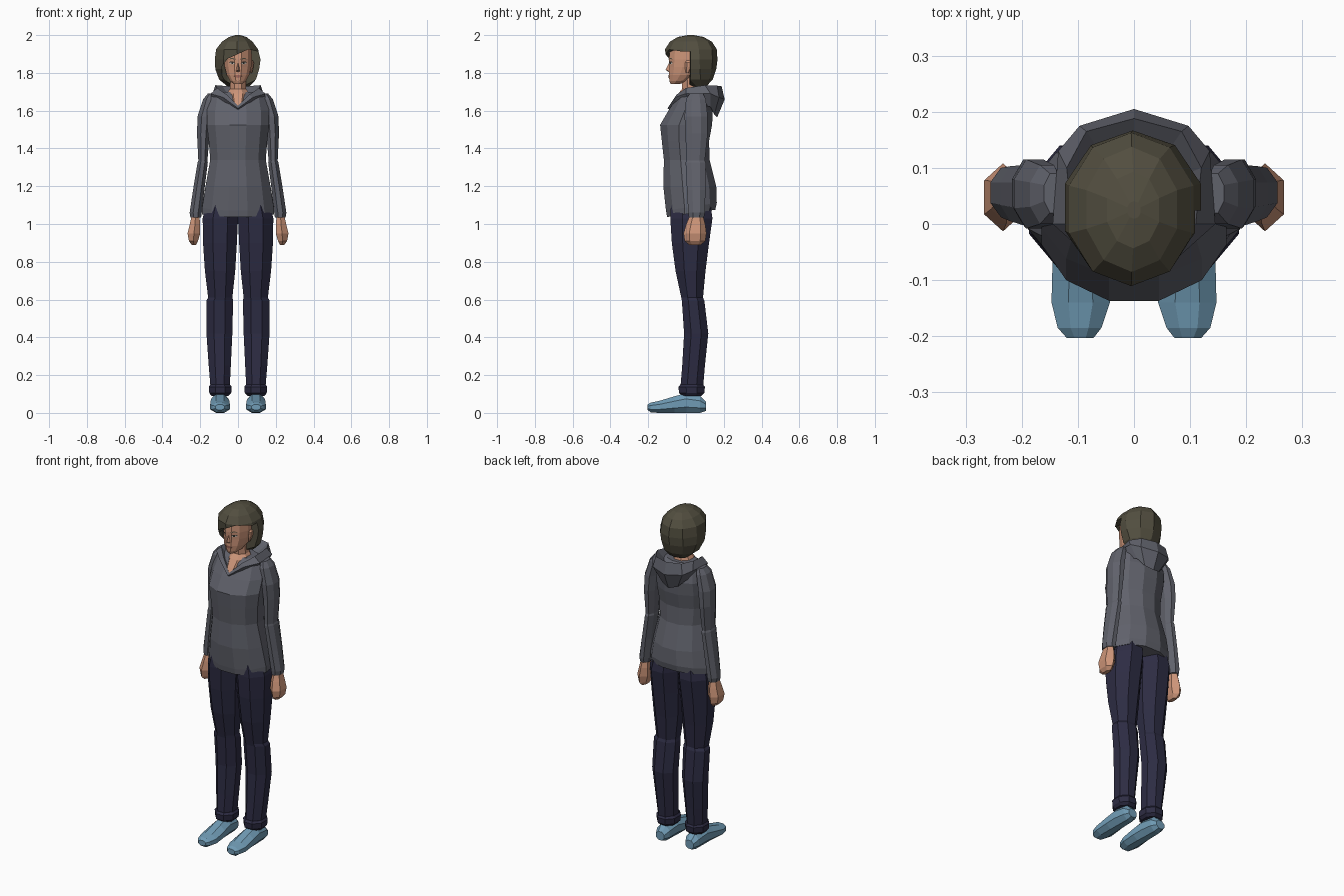
import bpy, bmesh, math
from mathutils import Vector
from mathutils.bvhtree import BVHTree


def mat(name, r, g, b):
    m = bpy.data.materials.new(name)
    m.diffuse_color = (r, g, b, 1)
    return m


HOODIE = mat("grey_cloth", 0.118, 0.122, 0.148)
PANTS = mat("dark_navy_cloth", 0.026, 0.025, 0.056)
SHOE = mat("light_blue_shoe", 0.165, 0.335, 0.47)
SKIN = mat("skin", 0.61, 0.30, 0.19)
HAIR = mat("dark_brown_hair", 0.084, 0.076, 0.05)
WHITE = mat("eye_white", 0.6, 0.57, 0.52)
DARK = mat("eye_dark", 0.03, 0.025, 0.02)
LIPS = mat("lips", 0.42, 0.16, 0.12)


def build(name, verts, faces, material, mirror=False):
    me = bpy.data.meshes.new(name)
    me.from_pydata(verts, [], faces)
    bm = bmesh.new()
    bm.from_mesh(me)
    bmesh.ops.recalc_face_normals(bm, faces=bm.faces)
    bm.to_mesh(me)
    bm.free()
    me.materials.append(material)
    ob = bpy.data.objects.new(name, me)
    bpy.context.collection.objects.link(ob)
    if mirror:
        ob.modifiers.new("Mirror", 'MIRROR').merge_threshold = 0.0001
    return ob


def skin_rings(n, count, closed=True):
    """Quads between successive rings of n points."""
    return [(r * n + i, r * n + (i + 1) % n, (r + 1) * n + (i + 1) % n, (r + 1) * n + i)
            for r in range(count - 1) for i in range(n)]


def loft(name, rings, n, material, axis='z', mirror=False):
    """Rings are (position, a0, a1, b0, b1): flat-sided ovals along an axis."""
    verts = []
    for p, a0, a1, b0, b1 in rings:
        for i in range(n):
            t = 2 * math.pi * (i + 0.5) / n
            k = 1 / math.cos(math.pi / n)
            a = (a0 + a1) / 2 + (a1 - a0) / 2 * math.cos(t) * k
            b = (b0 + b1) / 2 + (b1 - b0) / 2 * math.sin(t) * k
            verts.append({'z': (a, b, p), 'y': (a, p, b), 'x': (p, a, b)}[axis])
    faces = skin_rings(n, len(rings))
    faces += [tuple(range(n)), tuple(range(len(verts) - n, len(verts)))]
    return build(name, verts, faces, material, mirror)


# Hoodie body, hem lower at the front
torso = loft("hoodie_body", [
    (1.055, -.19, .19, -.10, .155), (1.09, -.19, .19, -.106, .163),
    (1.20, -.172, .172, -.12, .16), (1.34, -.147, .147, -.117, .125),
    (1.44, -.155, .155, -.128, .122), (1.525, -.165, .165, -.137, .138),
    (1.60, -.165, .165, -.093, .142), (1.675, -.15, .15, -.045, .12),
    (1.70, -.09, .09, -.02, .10)], 12, HOODIE)
for v in torso.data.vertices:
    if v.co.z < 1.1:
        v.co.z += 0.15 * (v.co.y - 0.02)

# Hood lying on the shoulders: four-point sections from throat to back
hood = [
    (0, -.05, 1.62), (0, -.085, 1.625), (0, -.098, 1.612), (0, -.08, 1.60),
    (.05, -.03, 1.66), (.06, -.05, 1.685), (.078, -.06, 1.67), (.07, -.05, 1.64),
    (.08, .02, 1.67), (.11, .0, 1.72), (.145, .0, 1.69), (.13, .02, 1.64),
    (.07, .08, 1.67), (.12, .10, 1.735), (.135, .13, 1.69), (.09, .13, 1.62),
    (.04, .10, 1.67), (.085, .165, 1.732), (.097, .175, 1.67), (.05, .15, 1.58),
    (0, .11, 1.67), (0, .188, 1.73), (0, .205, 1.66), (0, .165, 1.565)]
build("hood", hood, skin_rings(4, 6), HOODIE, mirror=True)

# Sleeves and hands
loft("sleeve", [
    (1.69, .125, .16, .02, .09), (1.66, .125, .185, .0, .105),
    (1.57, .14, .214, -.008, .115), (1.48, .15, .217, -.002, .115),
    (1.335, .162, .21, .0, .10), (1.325, .16, .214, -.002, .105),
    (1.18, .178, .238, .005, .103), (1.06, .192, .256, .012, .10),
    (1.035, .195, .252, .015, .095)], 8, HOODIE, mirror=True)
loft("hand", [
    (1.045, .205, .245, .025, .085), (1.0, .20, .255, .008, .095),
    (.95, .20, .267, -.005, .10), (.91, .212, .26, .0, .095),
    (.89, .222, .245, .02, .075)], 6, SKIN, mirror=True)

# Trouser legs and turned-up cuffs
loft("trouser_leg", [
    (1.10, .0, .17, -.08, .13), (1.03, .0, .187, -.083, .14),
    (.90, .006, .185, -.075, .122), (.75, .015, .175, -.055, .103),
    (.61, .03, .158, -.025, .09), (.595, .026, .168, -.022, .097),
    (.42, .03, .167, -.01, .118), (.25, .038, .155, -.02, .10),
    (.13, .044, .145, -.03, .09)], 8, PANTS, mirror=True)
loft("trouser_cuff", [
    (.15, .042, .147, -.03, .09), (.138, .033, .155, -.04, .10),
    (.105, .036, .152, -.037, .097), (.09, .05, .14, -.02, .08)],
    8, PANTS, mirror=True)

# Shoes
loft("shoe", [
    (.106, .07, .125, .01, .06), (.075, .055, .137, .0, .09),
    (.0, .05, .142, .0, .105), (-.06, .045, .145, .0, .088),
    (-.14, .043, .147, .0, .064), (-.185, .058, .136, .002, .055),
    (-.203, .072, .12, .015, .045)], 8, SHOE, axis='y', mirror=True)

# Neck with the open V of the chest
loft("neck", [
    (1.625, -.02, .02, -.085, .05), (1.65, -.05, .05, -.07, .07),
    (1.69, -.06, .06, -.042, .08), (1.715, -.043, .043, -.02, .075),
    (1.80, -.042, .042, -.025, .08)], 8, SKIN)

# Head
head = loft("head", [
    (1.742, -.024, .024, -.082, -.03), (1.758, -.042, .042, -.088, .02),
    (1.79, -.06, .06, -.09, .07), (1.83, -.07, .07, -.088, .10),
    (1.87, -.074, .074, -.09, .12), (1.92, -.072, .072, -.086, .12),
    (1.96, -.05, .05, -.06, .09)], 12, SKIN)
build("nose", [(0, -.088, 1.858), (0, -.108, 1.815), (.014, -.084, 1.808),
               (-.014, -.084, 1.808), (0, -.085, 1.802)],
      [(0, 3, 1), (0, 1, 2), (1, 3, 4), (1, 4, 2), (0, 2, 4, 3)], SKIN)
loft("ear", [(1.80, .066, .074, .0, .015), (1.83, .066, .082, -.003, .03),
             (1.855, .068, .084, -.002, .035), (1.865, .07, .078, .005, .025)],
     6, SKIN, mirror=True)

# Face details laid on the head surface
tree = BVHTree.FromPolygons([v.co for v in head.data.vertices],
                            [p.vertices[:] for p in head.data.polygons])


def decal(name, outline, material, lift=0.002, mirror=True):
    verts = []
    for x, z in outline:
        hit = tree.ray_cast(Vector((x, -1, z)), Vector((0, 1, 0)))[0]
        verts.append((x, (hit.y if hit else -.08) - lift, z))
    build(name, verts, [tuple(range(len(verts)))], material, mirror)


decal("eye", [(.018, 1.849), (.028, 1.845), (.045, 1.85), (.04, 1.857), (.025, 1.857)], WHITE)
decal("iris", [(.027, 1.846), (.035, 1.847), (.035, 1.857), (.027, 1.857)], DARK, .003)
decal("eyelash", [(.016, 1.85), (.025, 1.855), (.04, 1.855), (.048, 1.851), (.041, 1.86), (.025, 1.86)], DARK, .0035)
decal("eyebrow", [(.014, 1.869), (.035, 1.874), (.052, 1.868), (.035, 1.88), (.014, 1.875)], HAIR, .003)
decal("mouth", [(-.022, 1.782), (0, 1.773), (.022, 1.782), (.008, 1.79), (-.008, 1.79)], LIPS, .003, False)

# Bobbed hair with a side-swept opening cut for the face
hair = loft("hair", [
    (1.728, -.055, .06, .03, .105), (1.765, -.10, .095, -.04, .137),
    (1.82, -.12, .112, -.085, .154), (1.87, -.123, .119, -.10, .16),
    (1.925, -.116, .106, -.104, .156), (1.965, -.085, .077, -.08, .132),
    (1.99, -.048, .045, -.04, .09), (2.0, -.012, .012, .01, .04)], 10, HAIR)
cutter = loft("hair_cutter", [
    (-.085, -.3, -.02, 1.6, 1.835), (-.055, -.3, .0, 1.6, 1.875),
    (.055, -.3, .02, 1.6, 1.925), (.2, -.3, .03, 1.6, 1.89)], 4, HAIR, axis='x')
cutter.hide_render = True
cut = hair.modifiers.new("Face opening", 'BOOLEAN')
cut.operation = 'DIFFERENCE'
cut.solver = 'EXACT'
cut.object = cutter
deps = bpy.context.evaluated_depsgraph_get()
cut_mesh = bpy.data.meshes.new_from_object(hair.evaluated_get(deps))
hair.modifiers.clear()
hair.data = cut_mesh
bpy.data.objects.remove(cutter)
